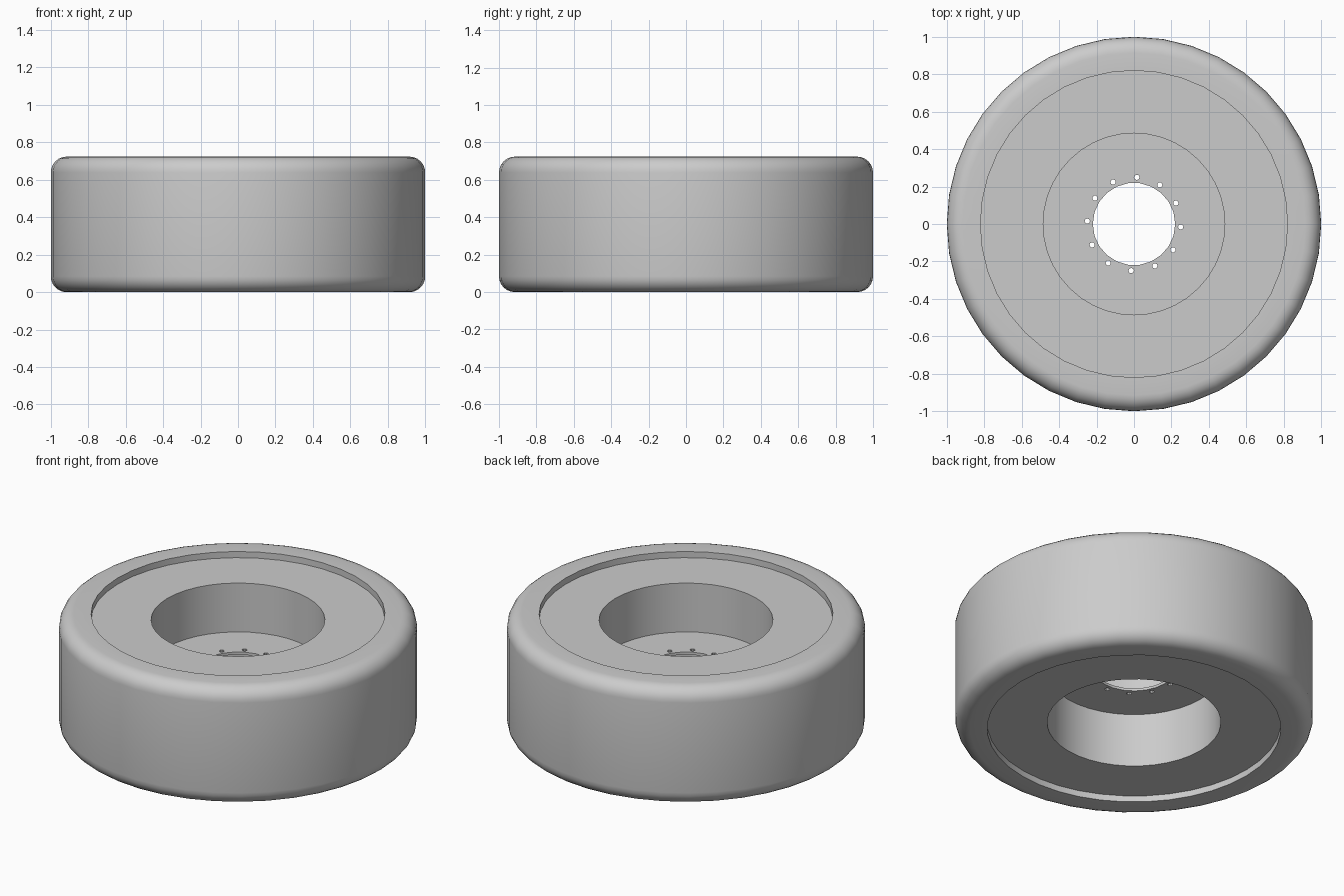
import bpy, bmesh
from math import sin, cos, pi, radians

if "Cube" in bpy.data.objects:
    bpy.data.objects.remove(bpy.data.objects["Cube"], do_unlink=True)

HEIGHT = 0.724
FILLET = 0.085
RECESS = 0.038
RECESS_R = 0.82
BORE_R = 0.485
SEGMENTS = 40

grey = bpy.data.materials.new("plain grey")
grey.use_nodes = True
grey.diffuse_color = (0.6, 0.6, 0.6, 1)
grey.node_tree.nodes["Principled BSDF"].inputs["Base Color"].default_value = grey.diffuse_color


def finish(obj):
    """Give the part its material and smooth shading with sharp edges."""
    obj.data.materials.clear()
    obj.data.materials.append(grey)
    bpy.ops.object.select_all(action="DESELECT")
    obj.select_set(True)
    bpy.context.view_layer.objects.active = obj
    bpy.ops.object.shade_smooth_by_angle(angle=radians(35))


def circle(radius, count, centre=(0, 0), start=0.0):
    return [(centre[0] + radius * cos(start + 2 * pi * i / count),
             centre[1] + radius * sin(start + 2 * pi * i / count)) for i in range(count)]


def lathe(name, profile):
    """Turn a closed (radius, height) profile around the z axis."""
    bm = bmesh.new()
    rings = [[bm.verts.new((x, y, z)) for x, y in circle(r, SEGMENTS)] for r, z in profile]
    for a, b in zip(rings, rings[1:] + rings[:1]):
        for i in range(SEGMENTS):
            j = (i + 1) % SEGMENTS
            bm.faces.new((a[i], a[j], b[j], b[i]))
    bmesh.ops.recalc_face_normals(bm, faces=bm.faces)
    mesh = bpy.data.meshes.new(name)
    bm.to_mesh(mesh)
    bm.free()
    obj = bpy.data.objects.new(name, mesh)
    bpy.context.collection.objects.link(obj)
    finish(obj)


# Tyre: rounded shoulders, a shallow recess on each side, straight bore
steps = 6
shoulder = [(1 - FILLET + FILLET * cos(pi / 2 * i / steps),
             HEIGHT - FILLET + FILLET * sin(pi / 2 * i / steps)) for i in range(steps + 1)]
upper = shoulder + [(RECESS_R, HEIGHT), (RECESS_R, HEIGHT - RECESS), (BORE_R, HEIGHT - RECESS)]
lower = [(r, HEIGHT - z) for r, z in reversed(upper)]
lathe("tyre", upper + lower)

# Hub plate: thin disc with a centre hole and a ring of bolt holes
outlines = [circle(BORE_R + 0.001, SEGMENTS), circle(0.22, 22)]
for k in range(12):
    angle = radians(86.5 + 30 * k)
    outlines.append(circle(0.014, 10, (0.25 * cos(angle), 0.25 * sin(angle))))

curve = bpy.data.curves.new("hub_plate", "CURVE")
curve.dimensions = "2D"
curve.fill_mode = "BOTH"
curve.extrude = 0.008
for points in outlines:
    spline = curve.splines.new("POLY")
    spline.points.add(len(points) - 1)
    for point, (x, y) in zip(spline.points, points):
        point.co = (x, y, 0, 1)
    spline.use_cyclic_u = True

plate = bpy.data.objects.new("hub_plate", curve)
plate.location.z = 0.377
bpy.context.collection.objects.link(plate)
bpy.ops.object.select_all(action="DESELECT")
plate.select_set(True)
bpy.context.view_layer.objects.active = plate
bpy.ops.object.convert(target="MESH")
plate = bpy.context.view_layer.objects.active
bm = bmesh.new()
bm.from_mesh(plate.data)
bmesh.ops.remove_doubles(bm, verts=bm.verts, dist=0.0001)
bmesh.ops.recalc_face_normals(bm, faces=bm.faces)
bm.to_mesh(plate.data)
bm.free()
finish(plate)
